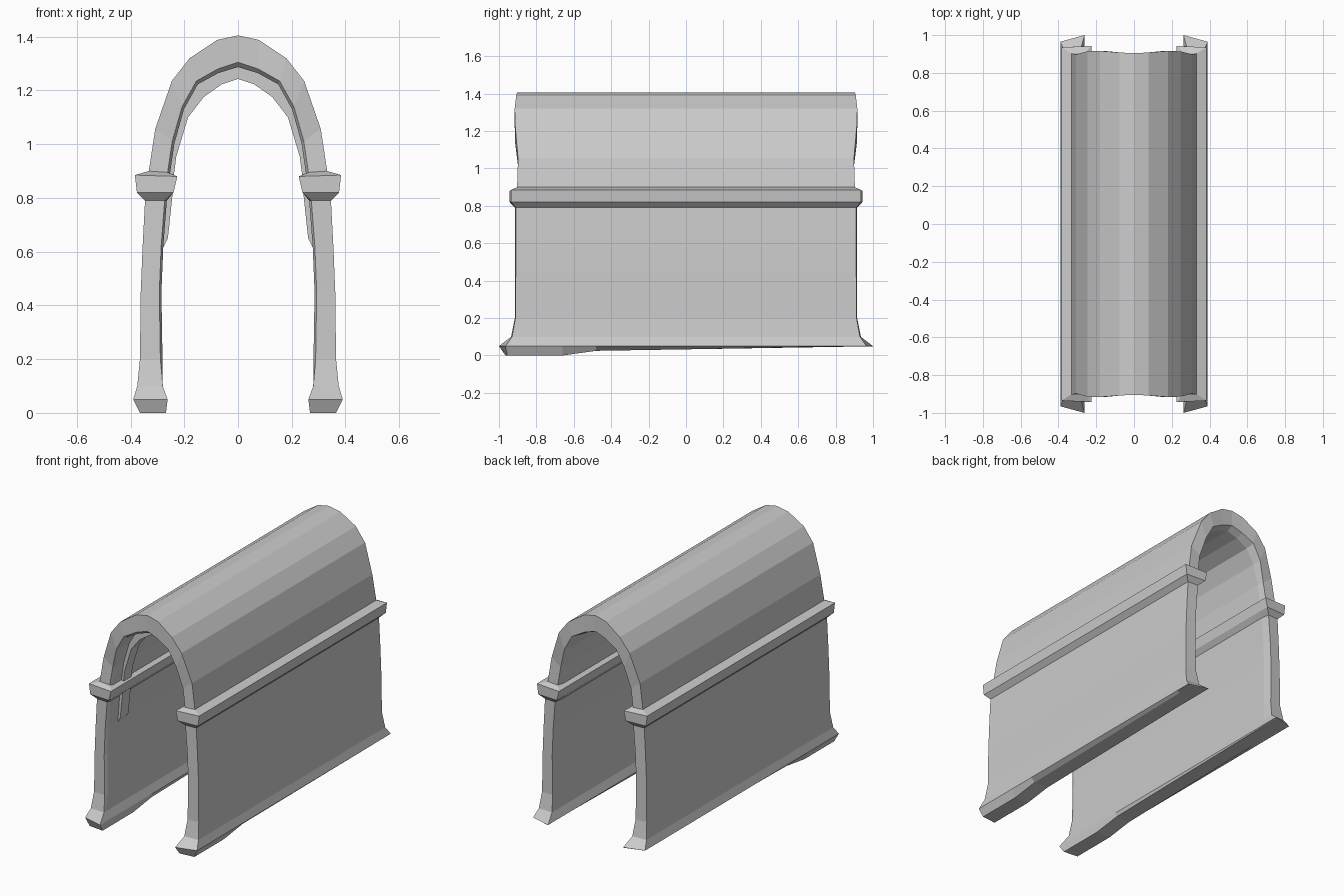
import bpy, bmesh

if "Cube" in bpy.data.objects:
    bpy.data.objects.remove(bpy.data.objects["Cube"])


def make_object(name, sections):
    """Skin a list of equal-length closed loops and cap both ends.
    Each loop runs along the outside, then back along the inside."""
    bm = bmesh.new()
    rings = [[bm.verts.new(p) for p in s] for s in sections]
    n = len(rings[0])
    for a, b in zip(rings, rings[1:]):
        for i in range(n):
            j = (i + 1) % n
            bm.faces.new((a[i], a[j], b[j], b[i]))
    for r in (rings[0], rings[-1]):
        for i in range(n // 2 - 1):
            bm.faces.new((r[i], r[i + 1], r[n - 2 - i], r[n - 1 - i]))
    bmesh.ops.recalc_face_normals(bm, faces=bm.faces)
    me = bpy.data.meshes.new(name)
    bm.to_mesh(me)
    bm.free()
    ob = bpy.data.objects.new(name, me)
    bpy.context.collection.objects.link(ob)
    return ob


def loop(outer, inner):
    """Mirror right-hand half paths (bottom to apex) into one closed loop."""
    def full(h):
        return h + [(-x, y, z) for x, y, z in reversed(h[:-1])]
    return full(outer) + full(inner)[::-1]


# Wall and vault stations: outer x, z, inner x, z, outer end y, inner end y
STATIONS = [
    (.365, .00, .268, .00, .960, .960),   # sole
    (.390, .05, .262, .05, .965, 1.00),   # foot flare
    (.375, .10, .280, .10, .930, .935),
    (.365, .20, .289, .20, .912, .915),   # wall
    (.362, .45, .293, .45, .910, .914),
    (.355, .62, .286, .62, .910, .914),
    (.346, .79, .273, .79, .910, .914),
    (.376, .82, .240, .82, .935, .943),   # moulding
    (.384, .885, .226, .88, .935, .943),
    (.332, .90, .262, .895, .903, .903),  # vault
    (.308, 1.057, .245, 1.01, .898, .898),
    (.246, 1.236, .208, 1.14, .914, .914),
    (.180, 1.32, .155, 1.235, .916, .916),
    (.078, 1.388, .075, 1.28, .908, .908),
    (0, 1.405, 0, 1.305, .904, .904),
]


def section(side, y=None, chamfer=False):
    """Cross-section at an end (side -1 or 1), or at a fixed y."""
    outer, inner = [], []
    for i, (xo, zo, xi, zi, yo, yi) in enumerate(STATIONS):
        if i == 0:
            # Front sole rests on the ground, the rest tapers up to the back
            if y is None:
                z = 0 if side < 0 else .048
                yo, yi = (.955, .965) if side < 0 else (.965, .998)
            else:
                z = 0 if y < -.6 else (.025 if y < 0 else .047)
            zo = zi = z
        inset = 0.0
        if chamfer:
            inset = .02
        if chamfer or y is not None:
            if i >= 9:
                xi, zi = xi * .965, zi - .018 * (i - 8) / 6
            elif 2 < i < 7:
                xi -= .008
        outer.append((xo, y if y is not None else side * (yo - inset), zo))
        inner.append((xi, y if y is not None else side * (yi - inset), zi))
    return loop(outer, inner)


make_object("vaulted_passage", [
    section(-1),
    section(-1, chamfer=True),
    section(-1, y=-.66),
    section(1, y=-.48),
    section(1, y=.86),
    section(1),
])

# Inner rib near the front, ending in small pointed brackets on the walls
RIB_IN = [(.284, .605), (.261, .65), (.245, .80), (.238, .89), (.230, .953),
          (.186, 1.10), (.127, 1.176), (.06, 1.223), (0, 1.243)]
RIB_OUT = [(.292, .605), (.292, .65), (.285, .80), (.27, .89), (.255, 1.0),
           (.215, 1.14), (.16, 1.235), (.075, 1.285), (0, 1.305)]
make_object("inner_rib", [
    loop([(x, y, z) for x, z in RIB_OUT], [(x, y, z) for x, z in RIB_IN])
    for y in (-.80, -.72)
])
